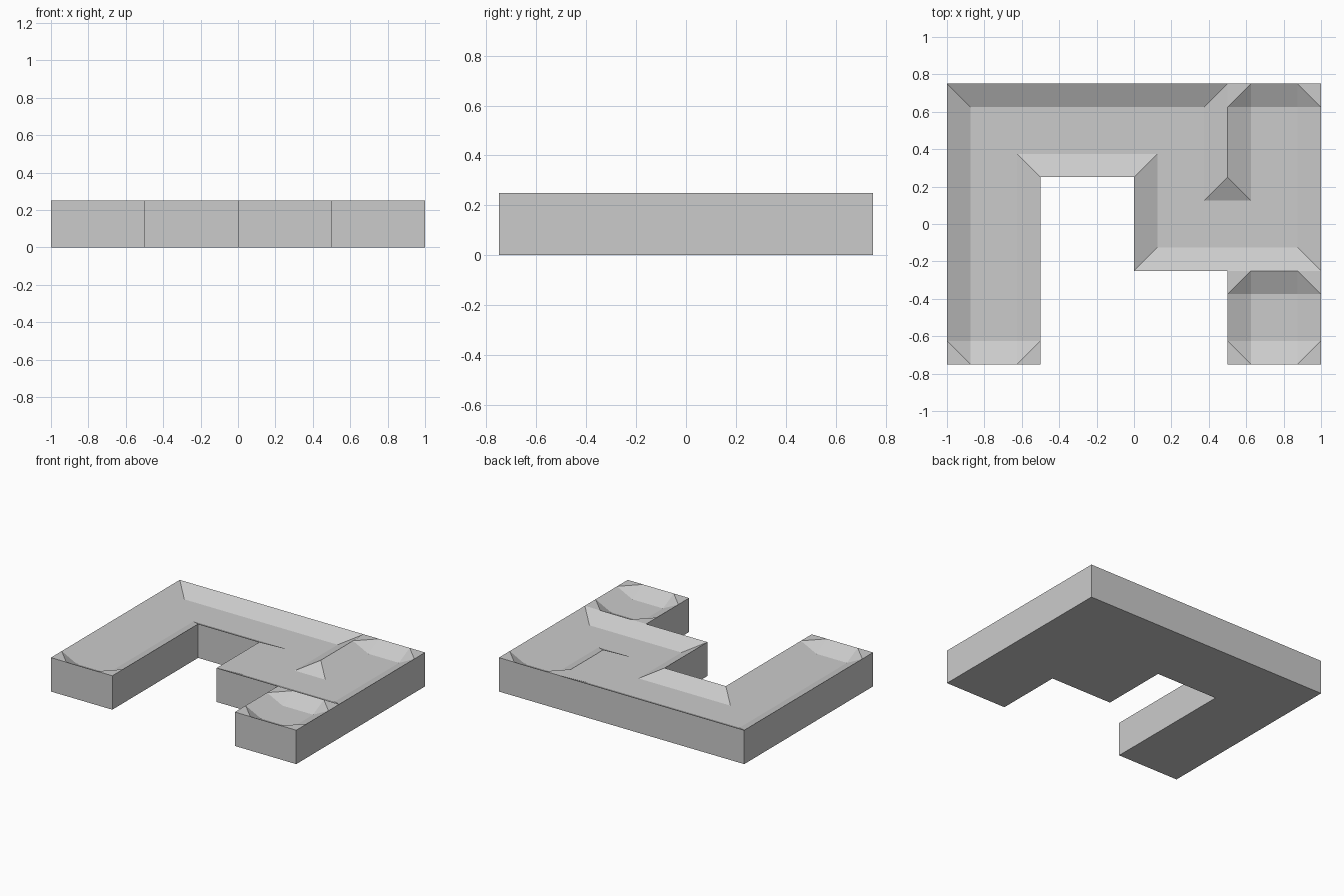
import bpy
import bmesh

cube = bpy.data.objects.get("Cube")
if cube:
    bpy.data.objects.remove(cube)

TILE = 0.5
STEPS = (0, 0.125, 0.375, 0.5)      # rim, slope foot, slope foot, rim
RIM, FLOOR = 0.25, 0.1875
SIDES = ((1, 0), (-1, 0), (0, 1), (0, -1))

# Plan of square tiles, front row first
PLAN = ("#..#",
        "#.##",
        "####")
tiles = {(c, r) for r, row in enumerate(PLAN) for c, mark in enumerate(row) if mark == "#"}
# Inner ridges between neighbouring tiles
ridges = [{(2, 2), (3, 2)}, {(3, 0), (3, 1)}]


def has_wall(tile, side):
    other = (tile[0] + side[0], tile[1] + side[1])
    return other not in tiles or {tile, other} in ridges


walls = {t: [s for s in SIDES if has_wall(t, s)] for t in tiles}

# Plan points covered by a wall, so that wall ends raise neighbouring tile corners
raised = set()
for (c, r), sides in walls.items():
    for sx, sy in sides:
        for step in STEPS:
            px = step if sx == 0 else TILE * (sx > 0)
            py = step if sy == 0 else TILE * (sy > 0)
            raised.add((c * TILE + px, r * TILE + py))

# Dished top surface
bm = bmesh.new()
points = {}


def point(tile, i, j):
    x, y = tile[0] * TILE + STEPS[i], tile[1] * TILE + STEPS[j]
    if (x, y) not in points:
        z = RIM if (x, y) in raised else FLOOR
        points[x, y] = bm.verts.new((x - 1, y - 0.75, z))
    return points[x, y]


for tile in sorted(tiles):
    dead_end = len(walls[tile]) >= 3
    for i in range(3):
        for j in range(3):
            a, b, c, d = (point(tile, i + u, j + v) for u, v in ((0, 0), (1, 0), (1, 1), (0, 1)))
            if i == 1 or j == 1:
                bm.faces.new((a, b, c, d))
            # Corners: mitred in passages, chamfered in dead ends
            elif (i == j) != dead_end:
                bm.faces.new((a, b, c))
                bm.faces.new((a, c, d))
            else:
                bm.faces.new((a, b, d))
                bm.faces.new((b, c, d))

# Straight outer sides and flat underside
outline = [e for e in bm.edges if e.is_boundary]
skirt = bmesh.ops.extrude_edge_only(bm, edges=outline)["geom"]
for v in skirt:
    if isinstance(v, bmesh.types.BMVert):
        v.co.z = 0
bottom = [e for e in bm.edges if all(v.co.z == 0 for v in e.verts)]
bmesh.ops.contextual_create(bm, geom=bottom)
bmesh.ops.recalc_face_normals(bm, faces=bm.faces)

mesh = bpy.data.meshes.new("channel_slab")
bm.to_mesh(mesh)
bm.free()
slab = bpy.data.objects.new("channel_slab", mesh)
bpy.context.collection.objects.link(slab)

grey = bpy.data.materials.new("light_grey")
grey.use_nodes = True
colour = (0.6, 0.6, 0.6, 1)
grey.diffuse_color = colour
grey.node_tree.nodes["Principled BSDF"].inputs["Base Color"].default_value = colour
mesh.materials.append(grey)
